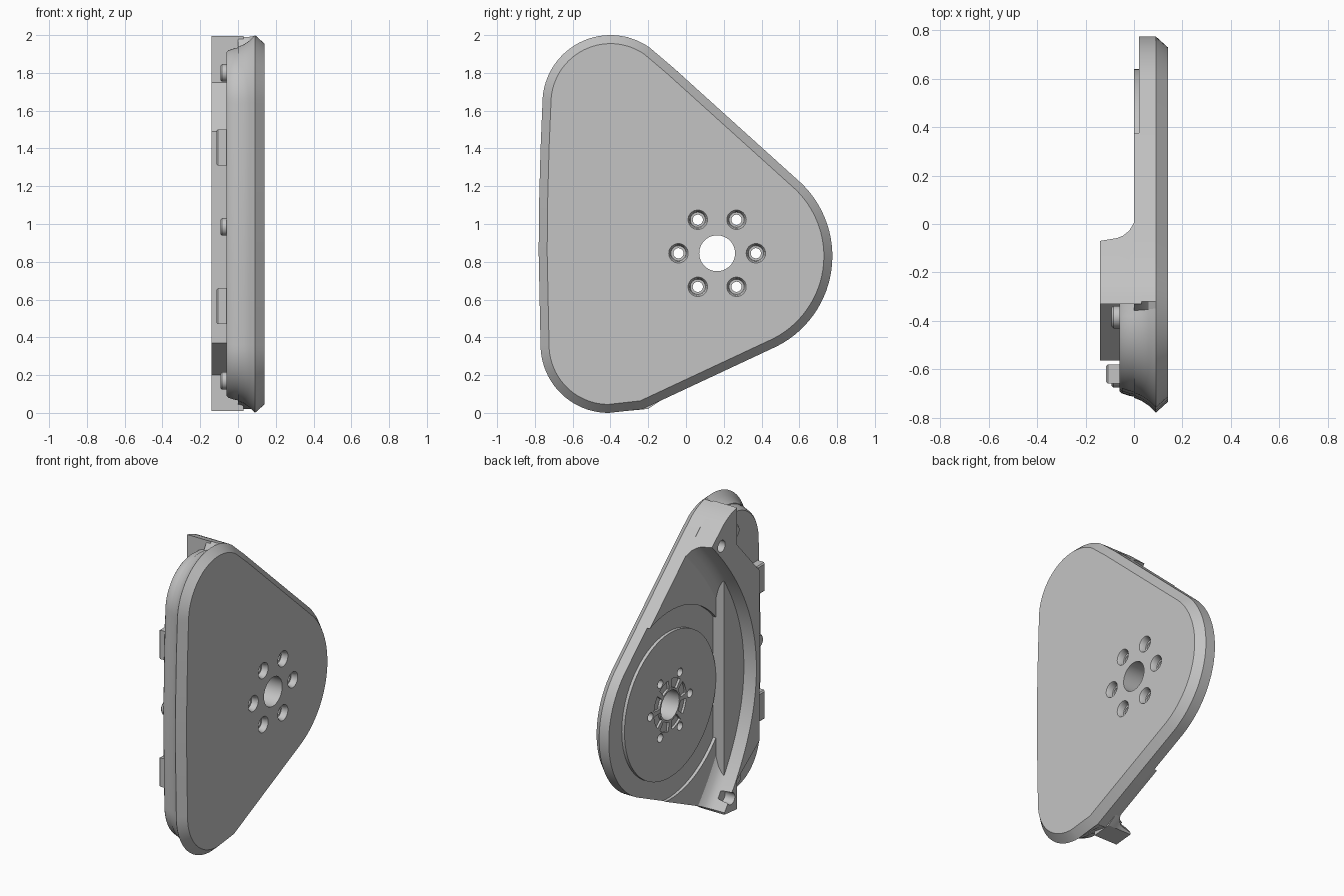
import bpy, bmesh, math
from mathutils import Vector

cube = bpy.data.objects.get("Cube")
if cube:
    bpy.data.objects.remove(cube)

grey = bpy.data.materials.new("satin_grey")
grey.use_nodes = True
grey.diffuse_color = (0.55, 0.55, 0.55, 1)
grey.node_tree.nodes["Principled BSDF"].inputs["Base Color"].default_value = (0.55, 0.55, 0.55, 1)

HUB = (0.165, 0.845)
FRONT = -0.335          # everything ahead of this line carries the scooped edge


def loft(name, layers):
    """Solid through (x, [(y, z), ...]) sections with equal point counts."""
    bm = bmesh.new()
    rings = [[bm.verts.new((x, y, z)) for y, z in pts] for x, pts in layers]
    for a, b in zip(rings, rings[1:]):
        for i in range(len(a)):
            j = (i + 1) % len(a)
            bm.faces.new((a[i], a[j], b[j], b[i]))
    bm.faces.new(rings[0])
    bm.faces.new(rings[-1])
    bmesh.ops.recalc_face_normals(bm, faces=bm.faces)
    mesh = bpy.data.meshes.new(name)
    bm.to_mesh(mesh)
    bm.free()
    mesh.materials.append(grey)
    ob = bpy.data.objects.new(name, mesh)
    bpy.context.scene.collection.objects.link(ob)
    return ob


def arc(c, r, a, b, n):
    angles = [math.radians(a + (b - a) * i / n) for i in range(n + 1)]
    return [(c[0] + r * math.cos(t), c[1] + r * math.sin(t)) for t in angles]


def disc(c, r, n=32):
    return arc(c, r, 0, 360, n)[:-1]


def sector(r1, r2, a, b, n):
    return arc(HUB, r1, a, b, n) + arc(HUB, r2, b, a, n)


def inset(pts, dist):
    """Mitred inward offset of a clockwise outline; dist is called per point."""
    out = []
    for i, p in enumerate(pts):
        p, q, s = Vector(p), Vector(pts[i - 1]), Vector(pts[(i + 1) % len(pts)])
        d1, d2 = (p - q).normalized(), (s - p).normalized()
        n = Vector((d1.y + d2.y, -d1.x - d2.x)).normalized()
        out.append(tuple(p + n * dist(p) / max(0.5, n.dot(Vector((d1.y, -d1.x))))))
    return out


def cut(ob, cutters):
    for c in cutters:
        c.hide_render = True
        m = ob.modifiers.new("cut", "BOOLEAN")
        m.operation, m.solver, m.object = "DIFFERENCE", "EXACT", c
    bpy.context.view_layer.update()
    dg = bpy.context.evaluated_depsgraph_get()
    mesh = bpy.data.meshes.new_from_object(ob.evaluated_get(dg))
    ob.modifiers.clear()
    ob.data = mesh
    for c in cutters:
        bpy.data.objects.remove(c)


# Rounded triangular outline, clockwise in (y, z)
outline = (arc((-0.40, 1.64), 0.36, 180, 55, 28) + [(-0.07, 1.83)]
           + arc((0.24, 0.83), 0.535, 46, -63, 28) + [(-0.23, 0.02)]
           + arc((-0.41, 0.36), 0.36, -90, -180, 20)
           + [(-0.775, 0.6), (-0.78, 0.85), (-0.778, 1.1), (-0.77, 1.4)])


def scoop(d):
    return inset(outline, lambda p: d if p.x < FRONT else 0)


# Main cover plate with outer chamfer
plate = loft("cover_plate", [(0.14, inset(outline, lambda p: 0.045)), (0.09, outline),
                             (0.06, scoop(0.03)), (0.03, scoop(0.05)), (0.0, scoop(0.062))])

cutters = [loft("groove", [(-0.05, sector(0.475, 0.62, -176, 176, 72)),
                           (0.02, sector(0.475, 0.62, -176, 176, 72))]),
           loft("centre_hole", [(-0.1, disc(HUB, 0.095, 48)), (0.3, disc(HUB, 0.095, 48))])]
for y, z in arc(HUB, 0.205, 0, 300, 5):
    c = (y, z)
    cutters.append(loft("bolt_hole", [(-0.1, disc(c, 0.027)), (0.3, disc(c, 0.027))]))
    cutters.append(loft("counterbore", [(0.1, disc(c, 0.04)), (0.13, disc(c, 0.045)),
                                        (0.15, disc(c, 0.058))]))
for k in range(8):
    pts = sector(0.108, 0.168, k * 45 + 6, k * 45 + 39, 6)
    cutters.append(loft("hub_pocket", [(-0.05, pts), (0.015, pts)]))
cut(plate, cutters)

# Raised front shelf
front = [i for i, p in enumerate(outline) if p[0] < FRONT]
split = next(k for k in range(1, len(front)) if front[k] != front[k - 1] + 1)
order = front[split:] + front[:split]


def shelf_section(d):
    pts = scoop(d)
    pts = [pts[i] for i in order]
    return pts + [(-0.31, pts[-1][1]), (-0.31, pts[0][1])]


shelf = loft("front_shelf", [(0.02, shelf_section(0.062)), (-0.02, shelf_section(0.07)),
                             (-0.05, shelf_section(0.08)), (-0.06, shelf_section(0.09))])

# Crescent ridge with a filleted inner wall and two corner bosses
top_edge = [p for p in outline if -0.32 < p[0] < -0.09 and p[1] > 1.5]


def ridge_section(shift):
    outer = [(-0.2, 0.021), (-0.33, 0.009), (-0.33, 0.2), (-0.565, 0.37),
             (-0.565, 1.49), (-0.33, 1.75), (-0.33, 1.994)]
    ya, yb = -0.07 + shift, -0.2 + shift
    za = 1.83 - 0.9 * (ya + 0.07)
    zb = 0.02 + 0.485 * max(0, yb + 0.23)
    inner = []
    for i in range(33):
        t = i / 32
        bulge = 1 - (2 * t - 1) ** 2
        inner.append((ya + (yb - ya) * t - 0.395 * bulge, za + (zb - za) * t))
    return outer + top_edge + inner


ridge = loft("crescent_ridge", [(-0.14, ridge_section(0)), (-0.07, ridge_section(0.012)),
                                (-0.045, ridge_section(0.022)), (-0.02, ridge_section(0.042)),
                                (0.0, ridge_section(0.075)), (0.03, ridge_section(0.075))])
cut(ridge, [loft("boss_hole", [(-0.2, disc(c, 0.038)), (-0.07, disc(c, 0.038))])
            for c in ((-0.17, 1.80), (-0.27, 0.1))])

# Locating pegs and rectangular clips on the shelf
pegs = [loft("locating_peg", [(-0.05, disc(c, 0.046)), (-0.085, disc(c, 0.046)),
                              (-0.093, disc(c, 0.038))])
        for c in ((-0.385, 1.80), (-0.63, 0.985), (-0.40, 0.17))]


def clip_section(z, s):
    return [(-0.62 + a * (0.04 - s), z + b * (0.095 - s))
            for a, b in ((-1, -1), (1, -1), (1, 1), (-1, 1))]


clips = [loft("clip", [(-0.05, clip_section(z, 0)), (-0.107, clip_section(z, 0)),
                       (-0.115, clip_section(z, 0.008))]) for z in (0.565, 1.405)]

# Smooth the curved walls while keeping edges sharp
bpy.ops.object.select_all(action="DESELECT")
for ob in [plate, shelf, ridge] + pegs + clips:
    ob.select_set(True)
bpy.context.view_layer.objects.active = plate
bpy.ops.object.shade_smooth_by_angle(angle=math.radians(28))
